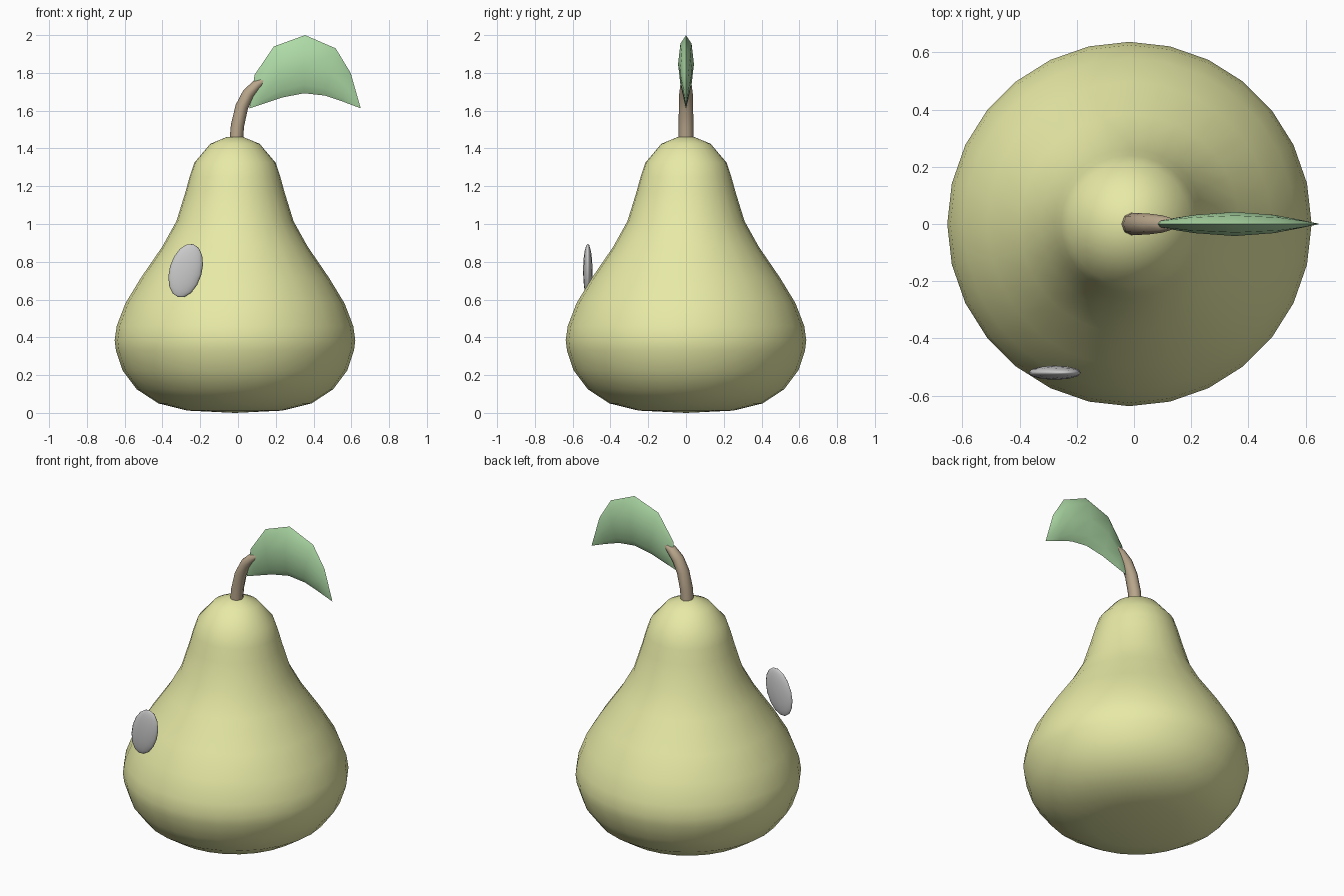
import bpy, bmesh
from math import sin, cos, pi, radians
from mathutils import Vector

if "Cube" in bpy.data.objects:
    bpy.data.objects.remove(bpy.data.objects["Cube"])


def finish(name, bm, color=None, angle=60):
    bmesh.ops.recalc_face_normals(bm, faces=bm.faces)
    me = bpy.data.meshes.new(name)
    bm.to_mesh(me)
    bm.free()
    ob = bpy.data.objects.new(name, me)
    bpy.context.collection.objects.link(ob)
    if color:
        mat = bpy.data.materials.new(name + "_color")
        mat.diffuse_color = (*color, 1)
        mat.use_nodes = True
        mat.node_tree.nodes["Principled BSDF"].inputs["Base Color"].default_value = mat.diffuse_color
        me.materials.append(mat)
    bpy.ops.object.select_all(action='DESELECT')
    ob.select_set(True)
    bpy.context.view_layer.objects.active = ob
    bpy.ops.object.shade_smooth_by_angle(angle=radians(angle))
    return ob


def loft(rings, start=None, end=None):
    """Bridge equal rings of points; close each end with a pole or a cap."""
    bm = bmesh.new()
    loops = [[bm.verts.new(p) for p in r] for r in rings]
    n = len(loops[0])
    for a, b in zip(loops, loops[1:]):
        for i in range(n):
            j = (i + 1) % n
            bm.faces.new((a[i], a[j], b[j], b[i]))
    for loop, pole in ((loops[0], start), (loops[-1], end)):
        if pole is None:
            bm.faces.new(loop)
        else:
            v = bm.verts.new(pole)
            for i in range(n):
                bm.faces.new((loop[i], loop[(i + 1) % n], v))
    return bm


# Pear body: lathe profile (radius, z)
CX, SIDES = -0.016, 28
profile = [(0.25, 0.012), (0.405, 0.05), (0.52, 0.125), (0.595, 0.225), (0.63, 0.33),
           (0.637, 0.385), (0.626, 0.46), (0.58, 0.58), (0.498, 0.715), (0.385, 0.88),
           (0.31, 1.015), (0.262, 1.17), (0.24, 1.25), (0.215, 1.325), (0.13, 1.425), (0.045, 1.46)]
rings = [[(CX + r * cos(2 * pi * i / SIDES), r * sin(2 * pi * i / SIDES), z)
          for i in range(SIDES)] for r, z in profile]
finish("pear_body", loft(rings, (CX, 0, 0), (CX, 0, 1.463)), (0.80, 0.82, 0.38))

# Stem: tapered tube bending towards the leaf
path = [(-0.01, 1.43, 0.04), (-0.003, 1.52, 0.039), (0.02, 1.62, 0.038),
        (0.055, 1.69, 0.036), (0.10, 1.737, 0.03), (0.135, 1.758, 0.019)]
rings = []
for k, (x, z, r) in enumerate(path):
    a, b = path[max(k - 1, 0)], path[min(k + 1, len(path) - 1)]
    t = Vector((b[0] - a[0], 0, b[1] - a[1])).normalized()
    side = Vector((t.z, 0, -t.x))
    rings.append([Vector((x, 0, z)) + r * (side * cos(i * pi / 4) * 0.9 + Vector((0, sin(i * pi / 4), 0)))
                  for i in range(8)])
finish("stem", loft(rings), (0.48, 0.38, 0.26))

# Leaf: lens sections between upper and lower edge (x, z, x, z, half thickness)
sections = [(0.088, 1.79, 0.13, 1.635, 0.016), (0.19, 1.94, 0.235, 1.67, 0.032),
            (0.355, 2.0, 0.35, 1.692, 0.042), (0.517, 1.93, 0.46, 1.68, 0.032),
            (0.596, 1.80, 0.55, 1.65, 0.016)]
rings = []
for x1, z1, x0, z0, h in sections:
    mid, half = Vector((x1 + x0, 0, z1 + z0)) / 2, Vector((x1 - x0, 0, z1 - z0)) / 2
    rings.append([mid + half * cos(i * pi / 4) + Vector((0, h * sin(i * pi / 4), 0)) for i in range(8)])
finish("leaf", loft(rings, (0.06, 0, 1.612), (0.65, 0, 1.612)), (0.42, 0.70, 0.38))

# Grey highlight spot: thin tilted ellipsoid beside the front
bm = bmesh.new()
bmesh.ops.create_uvsphere(bm, u_segments=12, v_segments=8, radius=1)
spot = finish("highlight_spot", bm)
spot.scale = (0.086, 0.025, 0.146)
spot.rotation_euler = (0, radians(16), 0)
spot.location = (-0.277, -0.52, 0.753)
